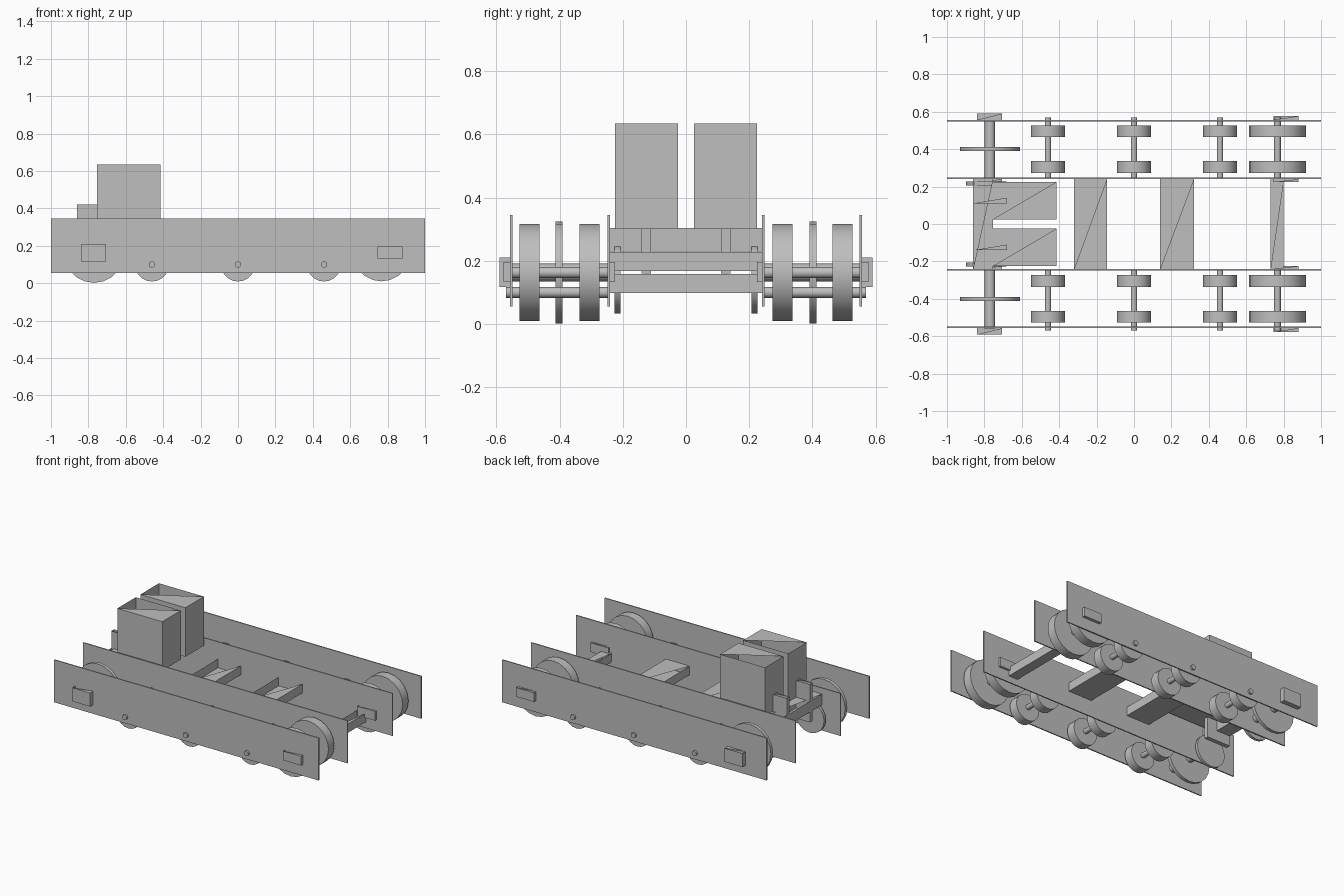
import bpy, bmesh, math
from mathutils import Matrix

if "Cube" in bpy.data.objects:
    bpy.data.objects.remove(bpy.data.objects["Cube"], do_unlink=True)

GREY = (0.52, 0.52, 0.52, 1)
steel = bpy.data.materials.new("plain_grey")
steel.use_nodes = True
steel.diffuse_color = GREY
steel.node_tree.nodes["Principled BSDF"].inputs["Base Color"].default_value = GREY


def add_object(name, bm):
    mesh = bpy.data.meshes.new(name)
    bm.to_mesh(mesh)
    bm.free()
    mesh.materials.append(steel)
    obj = bpy.data.objects.new(name, mesh)
    bpy.context.collection.objects.link(obj)
    return obj


def box(name, xs, ys, zs, half_open=True):
    """Box from its limits; half_open leaves the back half of the lid off."""
    limits = [sorted(pair) for pair in (xs, ys, zs)]
    bm = bmesh.new()
    bmesh.ops.create_cube(bm, size=1)
    for v in bm.verts:
        v.co = [lim[int(c > 0)] for lim, c in zip(limits, v.co)]
    if half_open:
        lid = max(bm.faces, key=lambda f: f.calc_center_median().z)
        corners = sorted(lid.verts, key=lambda v: v.co.x + v.co.y)
        other = bmesh.utils.face_split(lid, corners[0], corners[-1])[0]
        gone = min((lid, other), key=lambda f: f.calc_center_median().x)
        bmesh.ops.delete(bm, geom=[gone], context='FACES_ONLY')
    return add_object(name, bm)


def cylinder(name, x, z, radius, y0, y1, sides=20):
    """Cylinder lying along y."""
    bm = bmesh.new()
    place = Matrix.Translation((x, (y0 + y1) / 2, z)) @ Matrix.Rotation(math.pi / 2, 4, 'X')
    bmesh.ops.create_cone(bm, cap_ends=True, segments=sides, radius1=radius,
                          radius2=radius, depth=abs(y1 - y0), matrix=place)
    obj = add_object(name, bm)
    bpy.ops.object.select_all(action='DESELECT')
    obj.select_set(True)
    bpy.context.view_layer.objects.active = obj
    bpy.ops.object.shade_smooth_by_angle(angle=math.radians(35))
    return obj


ROAD_X = (-0.46, 0, 0.46)
DRIVE_X, SPROCKET_X, HIGH_Z, ROAD_Z = 0.767, -0.77, 0.163, 0.1
TREADS = ((0.274, 0.337), (0.464, 0.527))

for side, s in (("left", 1), ("right", -1)):
    # Long side plates
    for part, y in (("inner", 0.244), ("outer", 0.553)):
        box(f"{part}_plate_{side}", (-1, 1), (s * (y - 0.004), s * (y + 0.004)),
            (0.055, 0.345), False)

    # Road wheels in pairs on thin axles
    for i, x in enumerate(ROAD_X):
        cylinder(f"road_axle_{side}_{i}", x, ROAD_Z, 0.017, s * 0.24, s * 0.57, 16)
        for y0, y1 in TREADS:
            cylinder(f"road_wheel_{side}_{i}", x, ROAD_Z, 0.091, s * y0, s * y1)

    # Large wheel pair at one end
    cylinder(f"large_axle_{side}", DRIVE_X, HIGH_Z, 0.018, s * 0.24, s * 0.57, 16)
    for y0, y1 in TREADS:
        cylinder(f"large_wheel_{side}", DRIVE_X, HIGH_Z, 0.153, s * y0, s * y1)

    # Thin sprocket on a thick axle at the other end
    cylinder(f"sprocket_axle_{side}", SPROCKET_X, HIGH_Z, 0.028, s * 0.24, s * 0.56, 16)
    cylinder(f"sprocket_{side}", SPROCKET_X, HIGH_Z, 0.161, s * 0.39, s * 0.413)
    cylinder(f"inner_disc_{side}", -0.79, 0.143, 0.109, s * 0.207, s * 0.226)

    # Bearing blocks on the plates
    for part, y0, y1 in (("outer", 0.557, 0.59), ("inner", 0.24, 0.225)):
        box(f"sprocket_bearing_{part}_{side}", (-0.84, -0.705), (s * y0, s * y1), (0.117, 0.21))
    for part, y0, y1 in (("outer", 0.557, 0.577), ("inner", 0.24, 0.225)):
        box(f"wheel_bearing_{part}_{side}", (0.745, 0.88), (s * y0, s * y1), (0.133, 0.196))

    # Tall housing and its upright bracket
    box(f"tall_housing_{side}", (-0.755, -0.415), (s * 0.025, s * 0.225), (0.3, 0.635))
    box(f"upright_bracket_{side}", (-0.86, -0.68), (s * 0.11, s * 0.14), (0.16, 0.42))

# Cross members between the inner plates
for name, xs, zs in (("sprocket_end_beam", (-0.86, -0.755), (0.23, 0.304)),
                     ("middle_beam_a", (-0.32, -0.145), (0.168, 0.228)),
                     ("middle_beam_b", (0.14, 0.32), (0.168, 0.228)),
                     ("wheel_end_beam", (0.73, 0.80), (0.098, 0.158))):
    box(name, xs, (-0.24, 0.24), zs)
